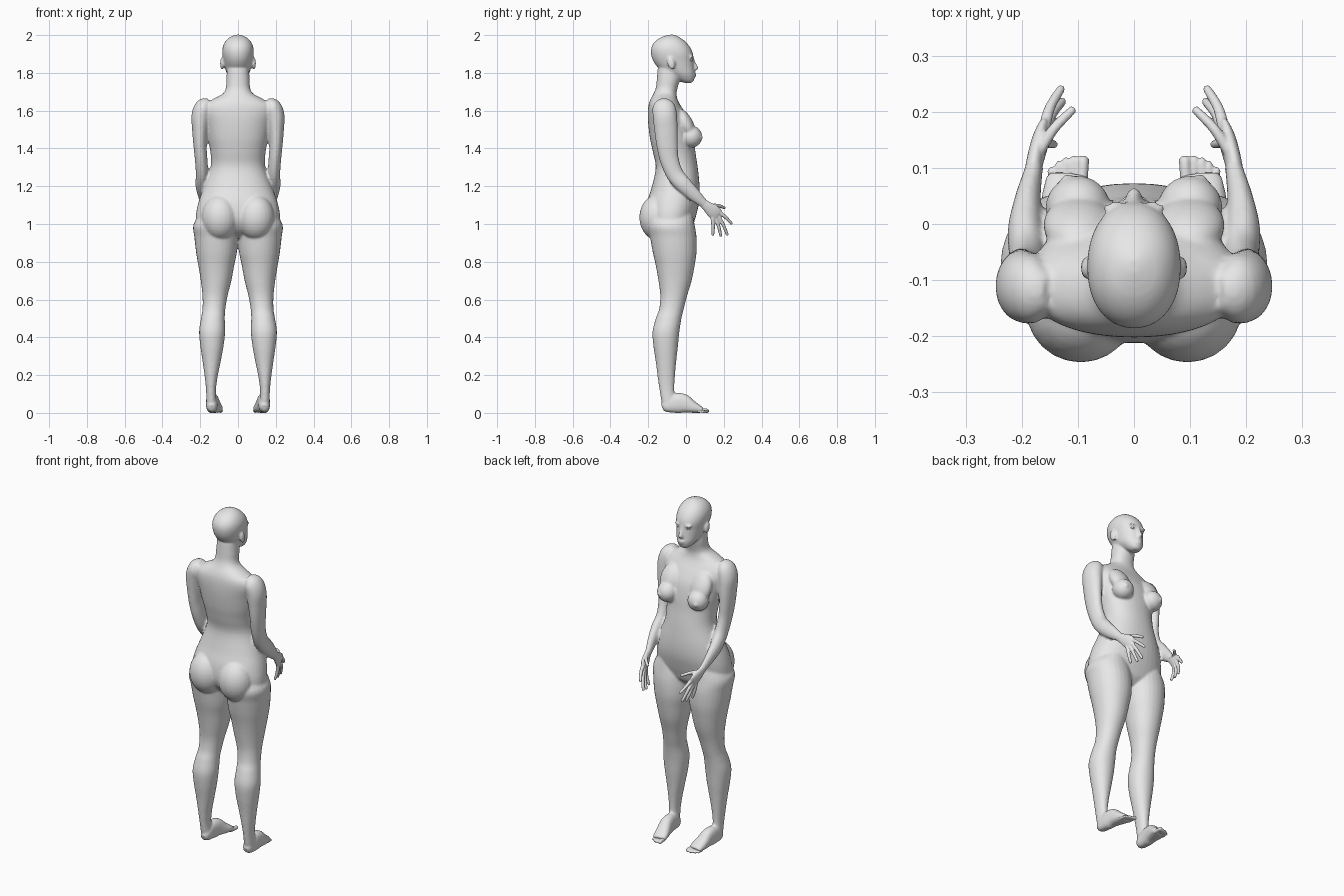
import bpy, bmesh, math
from mathutils import Vector, Matrix

skin = bpy.data.materials.new("plain grey")
skin.diffuse_color = (0.8, 0.8, 0.8, 1)


def spline(rows, n=4):
    """Catmull-Rom resampling of a list of number tuples."""
    out = []
    for i in range(len(rows) - 1):
        p = [rows[max(0, min(len(rows) - 1, i + k))] for k in (-1, 0, 1, 2)]
        for s in range(n):
            t = s / n
            out.append([0.5 * (2 * b + (c - a) * t + (2 * a - 5 * b + 4 * c - d) * t * t
                               + (3 * b - a - 3 * c + d) * t ** 3) for a, b, c, d in zip(*p)])
    return out + [list(rows[-1])]


def loft(bm, rows, side=1, flat=False, power=2.0, seg=28):
    """Skin over rings (x, y, z, half width, half depth); flat keeps rings level."""
    rows = spline(rows)
    pts = [Vector(r[:3]) for r in rows]
    rings = []
    for i, (c, r) in enumerate(zip(pts, rows)):
        t = Vector((0, 0, 1)) if flat else (pts[min(i + 1, len(pts) - 1)] - pts[max(i - 1, 0)]).normalized()
        u = Vector((1, 0, 0))
        u = (u - t * u.dot(t)).normalized()
        v = t.cross(u)
        ring = []
        for k in range(seg):
            a = 2 * math.pi * k / seg
            ca, sa = math.cos(a), math.sin(a)
            e = 2 / power
            p = c + u * (max(r[3], .002) * math.copysign(abs(ca) ** e, ca)) \
                  + v * (max(r[4], .002) * math.copysign(abs(sa) ** e, sa))
            ring.append(bm.verts.new((p.x * side, p.y, p.z)))
        rings.append(ring)
    faces = [bm.faces.new(rings[0]), bm.faces.new(rings[-1])]
    for a, b in zip(rings, rings[1:]):
        for k in range(seg):
            j = (k + 1) % seg
            faces.append(bm.faces.new((a[k], a[j], b[j], b[k])))
    bmesh.ops.recalc_face_normals(bm, faces=faces)


def ball(bm, centre, size, tilt=0):
    m = Matrix.Translation(centre) @ Matrix.Rotation(tilt, 4, 'X') @ Matrix.Diagonal((*size, 1))
    bmesh.ops.create_uvsphere(bm, u_segments=24, v_segments=16, radius=1, matrix=m)


def levels(rows):
    """(z, x0, x1, y back, y front) -> ring rows."""
    return [((a + b) / 2, (c + d) / 2, z, (b - a) / 2, (d - c) / 2) for z, a, b, c, d in rows]


def centred(rows):
    return levels([(z, -w, w, b, f) for z, w, b, f in rows])


def finish(bm, name, voxel, smooth):
    """Fuse the overlapping volumes into one smooth skin."""
    me = bpy.data.meshes.new(name)
    bm.to_mesh(me)
    bm.free()
    ob = bpy.data.objects.new(name, me)
    bpy.context.collection.objects.link(ob)
    me.materials.append(skin)
    bpy.ops.object.select_all(action='DESELECT')
    ob.select_set(True)
    bpy.context.view_layer.objects.active = ob
    r = ob.modifiers.new("fuse", 'REMESH')
    r.mode = 'VOXEL'
    r.voxel_size = voxel
    r.use_smooth_shade = True
    s = ob.modifiers.new("soften", 'SMOOTH')
    s.factor, s.iterations = 0.5, smooth
    for m in ("fuse", "soften"):
        bpy.ops.object.modifier_apply(modifier=m)
    bpy.ops.object.shade_smooth()
    return ob


body = bmesh.new()

# torso and neck
loft(body, centred([
    (.925, .05, -.12, -.01), (.96, .15, -.17, .025), (1.0, .215, -.20, .04),
    (1.05, .222, -.212, .055), (1.12, .208, -.205, .07), (1.2, .18, -.18, .072),
    (1.3, .145, -.16, .062), (1.38, .146, -.175, .05), (1.45, .16, -.19, .042),
    (1.53, .175, -.2, .025), (1.59, .19, -.202, -.005), (1.63, .18, -.198, -.03),
    (1.66, .135, -.188, -.045), (1.69, .08, -.172, -.05), (1.72, .064, -.16, -.045),
    (1.76, .062, -.155, -.035), (1.82, .058, -.15, -.03)]), flat=True, power=2.2, seg=40)

# head
loft(body, centred([
    (1.747, .018, -.01, .03), (1.76, .036, -.04, .042), (1.79, .056, -.09, .047),
    (1.82, .067, -.14, .044), (1.86, .076, -.172, .04), (1.90, .083, -.185, .037),
    (1.935, .081, -.183, .022), (1.965, .068, -.165, -.002), (1.988, .045, -.133, -.033),
    (2.002, .012, -.09, -.06)]), flat=True, power=2.15, seg=40)
# nose and lips
loft(body, [(0, .032, 1.885, .007, .008), (0, .043, 1.85, .009, .011),
            (0, .052, 1.825, .014, .014), (0, .044, 1.812, .011, .008)], flat=True)
ball(body, (0, .043, 1.793), (.022, .012, .006))
ball(body, (0, .042, 1.782), (.019, .012, .006))

for s in (1, -1):
    # ear, brow, breast and buttock
    ball(body, (s * .084, -.078, 1.85), (.011, .02, .034), .2)
    ball(body, (s * .032, .028, 1.885), (.025, .012, .008))
    ball(body, (s * .1, .028, 1.462), (.058, .058, .058))
    ball(body, (s * .1, -.002, 1.53), (.062, .04, .085), .45)
    ball(body, (s * .12, .083, 1.458), (.009, .008, .009))
    ball(body, (s * .095, -.15, 1.035), (.098, .097, .12))
    # leg
    loft(body, levels([
        (1.08, .06, .18, -.16, .03), (1.0, .005, .235, -.20, .045), (.93, .003, .231, -.19, .056),
        (.85, .006, .222, -.176, .056), (.78, .02, .21, -.16, .046), (.7, .035, .197, -.146, .03),
        (.62, .055, .188, -.136, .006), (.55, .067, .188, -.142, -.012), (.5, .07, .196, -.16, -.024),
        (.43, .068, .206, -.177, -.035), (.35, .077, .199, -.172, -.043),
        (.27, .092, .187, -.16, -.052), (.19, .108, .176, -.15, -.059),
        (.12, .117, .169, -.14, -.062), (.06, .115, .168, -.13, -.055),
        (.02, .115, .165, -.12, -.055)]), s, flat=True, power=2.1)
    # foot
    loft(body, [(.139, -.125, .027, .016, .018), (.139, -.105, .035, .028, .034),
                (.138, -.06, .05, .032, .052), (.134, -.015, .05, .035, .051),
                (.128, .025, .035, .039, .036), (.121, .06, .023, .041, .024),
                (.118, .088, .014, .037, .014)], s, power=2.4)
    # arm
    loft(body, [(.15, -.12, 1.648, .02, .03), (.178, -.118, 1.625, .045, .058),
                (.196, -.112, 1.575, .05, .064), (.201, -.106, 1.5, .042, .062),
                (.201, -.1, 1.42, .035, .057), (.195, -.088, 1.34, .033, .05),
                (.19, -.058, 1.262, .033, .046), (.194, -.01, 1.206, .031, .043),
                (.189, .045, 1.153, .023, .035), (.18, .09, 1.112, .017, .025),
                (.177, .105, 1.1, .016, .024)], s)

finish(body, "body", 0.0065, 5)

for s, word in ((1, "right"), (-1, "left")):
    # hand: palm, four fingers and thumb
    hand = bmesh.new()
    loft(hand, [(.181, .085, 1.116, .015, .022), (.177, .11, 1.095, .015, .027),
                (.169, .14, 1.07, .015, .036), (.161, .163, 1.05, .012, .036),
                (.158, .172, 1.043, .007, .03)], s)
    for base, mid, tip in (
            ((.160, .170, 1.068), (.150, .207, 1.038), (.130, .241, 1.003)),
            ((.160, .162, 1.055), (.147, .195, 1.000), (.128, .218, .945)),
            ((.160, .152, 1.043), (.150, .172, .990), (.132, .184, .938)),
            ((.164, .140, 1.035), (.157, .144, .985), (.143, .142, .943)),
            ((.175, .118, 1.095), (.145, .167, 1.098), (.110, .203, 1.086))):
        end = Vector(tip) + (Vector(tip) - Vector(mid)) * .08
        loft(hand, [(*base, .011, .011), (*mid, .0095, .0095),
                    (*tip, .0075, .0075), (*end, .003, .003)], s, seg=12)
    finish(hand, word + "_hand", 0.0035, 3)

    # toes
    toes = bmesh.new()
    for x, y, r in ((.091, .122, .0105), (.107, .122, .008), (.121, .119, .0075),
                    (.134, .112, .007), (.147, .102, .007)):
        loft(toes, [(x + .003, .06, r * 1.2, r, r), (x, y - .02, r * 1.15, r, r * 1.1),
                    (x, y - .006, r, r, r), (x, y, r, r * .4, r * .4)], s, seg=12)
    finish(toes, word + "_toes", 0.0035, 2)

    # eye
    eye = bmesh.new()
    ball(eye, (s * .032, .0255, 1.868), (.012, .011, .007))
    finish(eye, word + "_eye", 0.002, 1)
